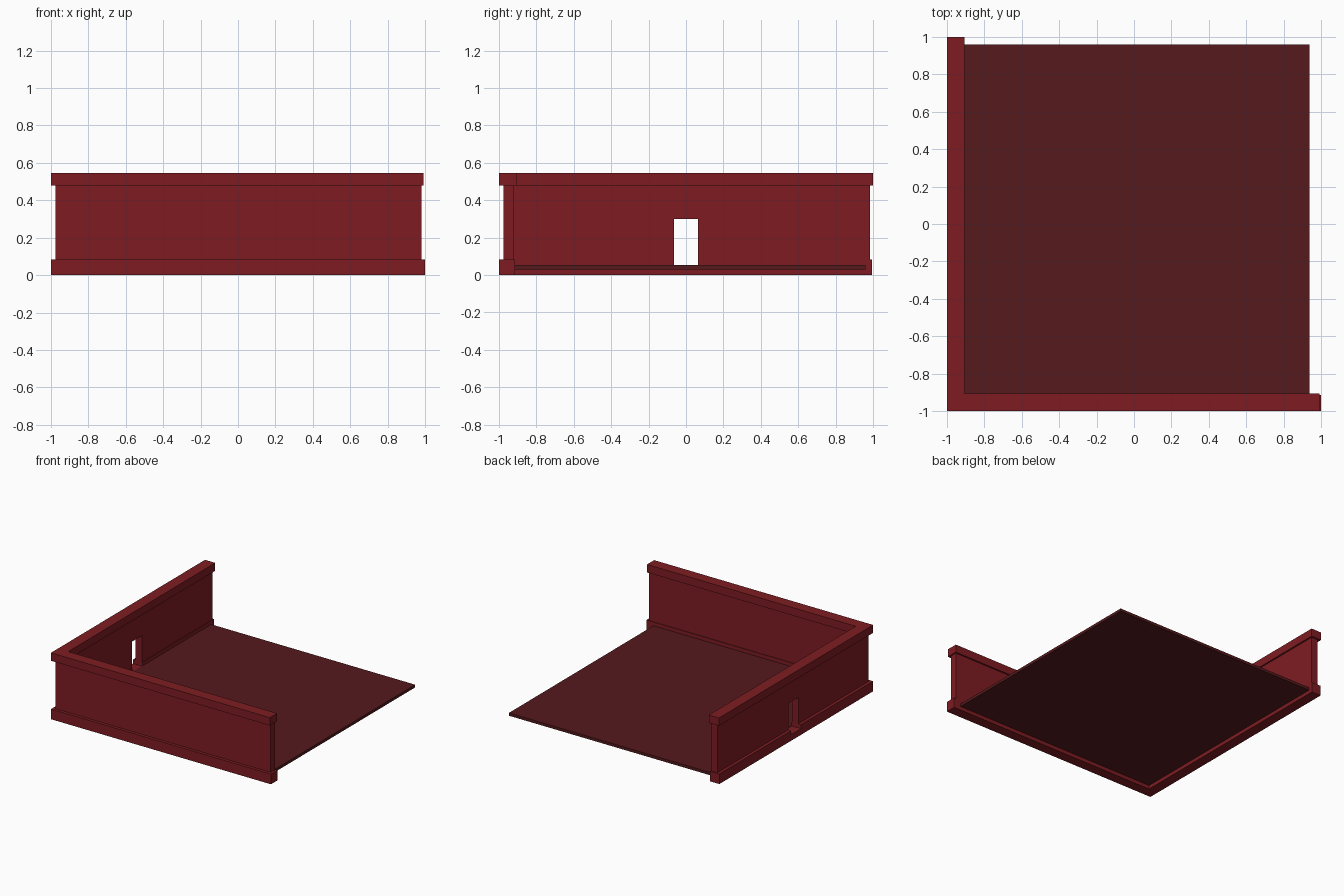
import bpy, bmesh

if "Cube" in bpy.data.objects:
    bpy.data.objects.remove(bpy.data.objects["Cube"])


def material(name, color):
    m = bpy.data.materials.new(name)
    m.diffuse_color = color
    m.use_nodes = True
    m.node_tree.nodes["Principled BSDF"].inputs["Base Color"].default_value = m.diffuse_color
    return m


wall_mat = material("red_wall", (0.21, 0.012, 0.016, 1))
floor_mat = material("dark_red_floor", (0.09, 0.01, 0.012, 1))


def prism(name, outline, z0, z1, mat=None):
    """Extrude a flat xy outline between two heights."""
    bm = bmesh.new()
    face = bm.faces.new([bm.verts.new((x, y, z0)) for x, y in outline])
    top = bmesh.ops.extrude_face_region(bm, geom=[face])["geom"]
    bmesh.ops.translate(bm, vec=(0, 0, z1 - z0),
                        verts=[v for v in top if isinstance(v, bmesh.types.BMVert)])
    bmesh.ops.recalc_face_normals(bm, faces=bm.faces)
    mesh = bpy.data.meshes.new(name)
    bm.to_mesh(mesh)
    bm.free()
    obj = bpy.data.objects.new(name, mesh)
    bpy.context.collection.objects.link(obj)
    if mat:
        mesh.materials.append(mat)
    return obj


def rect(x0, x1, y0, y1):
    return [(x0, y0), (x1, y0), (x1, y1), (x0, y1)]


def corner(outer, inner, end_x, end_y):
    """L-shaped plan running along the front and left sides."""
    return [(outer, outer), (end_x, outer), (end_x, inner),
            (inner, inner), (inner, end_y), (outer, end_y)]


# Corner wall: projecting plinth, recessed wall, projecting coping
plinth = prism("wall_plinth", corner(-1, -0.915, 1.0, 0.995), 0, 0.083, wall_mat)
wall = prism("wall_body", corner(-0.975, -0.92, 0.98, 0.985), 0.083, 0.48, wall_mat)
prism("wall_coping", corner(-1, -0.907, 0.99, 1.0), 0.48, 0.545, wall_mat)

# Floor slab
prism("floor", rect(-0.915, 0.937, -0.915, 0.96), 0.03, 0.053, floor_mat)

# Doorway through the left wall and plinth
cutter = prism("doorway_cutter", rect(-1.1, -0.8, -0.065, 0.065), 0.05, 0.30)
cutter.hide_render = True
cutter.hide_set(True)
for part in (plinth, wall):
    mod = part.modifiers.new("doorway", 'BOOLEAN')
    mod.operation = 'DIFFERENCE'
    mod.solver = 'EXACT'
    mod.object = cutter
